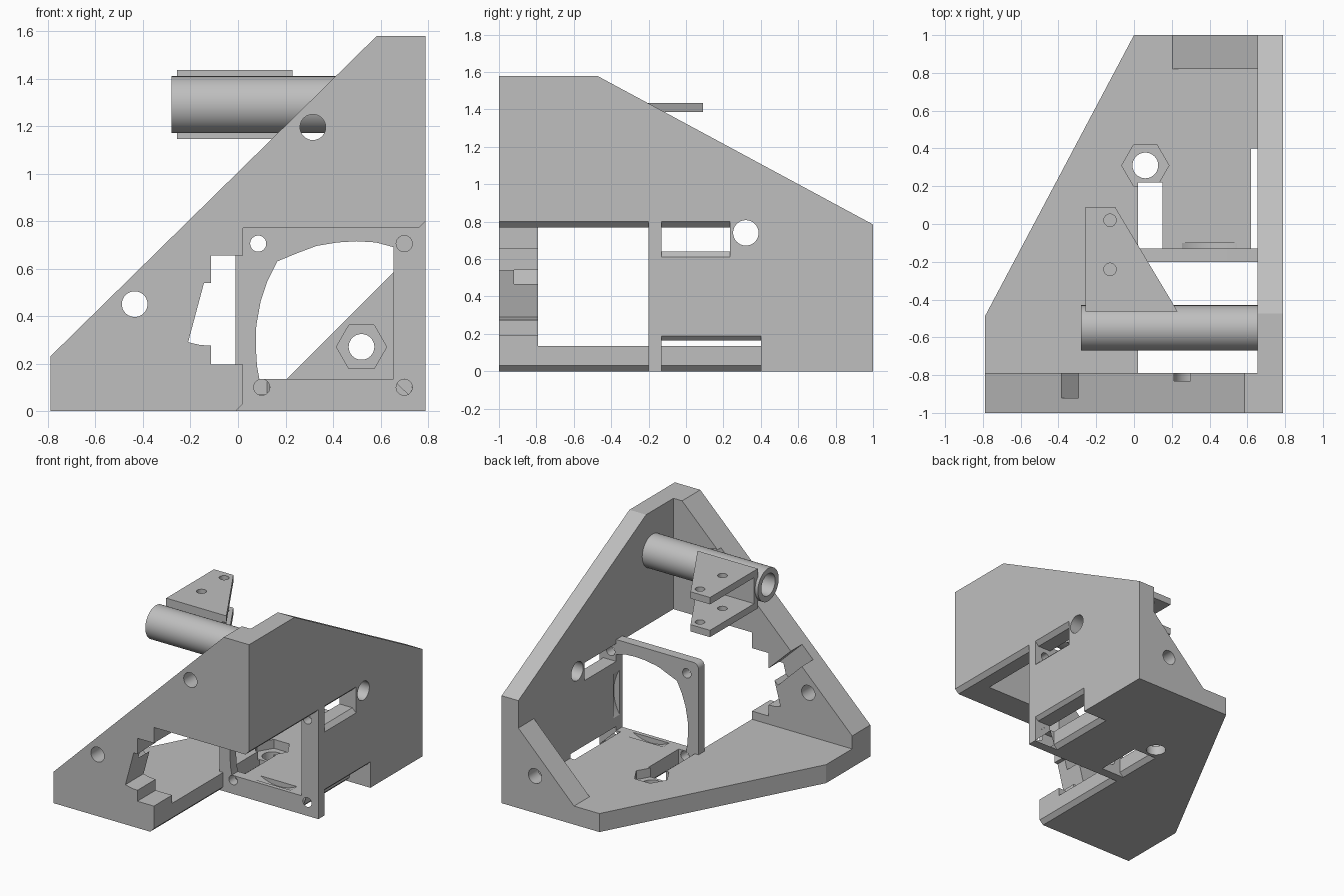
import bpy, bmesh, math
from mathutils import Vector

old = bpy.data.objects.get("Cube")
if old:
    bpy.data.objects.remove(old)

grey = bpy.data.materials.new("plain_grey")
grey.use_nodes = True
colour = (0.52, 0.52, 0.52, 1)
grey.diffuse_color = colour
grey.node_tree.nodes["Principled BSDF"].inputs["Base Color"].default_value = colour


def prism(name, axis, pts, a, b):
    """Extrude a flat outline from a to b along one axis."""
    place = {"x": lambda p, d: (d, p[0], p[1]),
             "y": lambda p, d: (p[0], d, p[1]),
             "z": lambda p, d: (p[0], p[1], d)}[axis]
    bm = bmesh.new()
    face = bm.faces.new([bm.verts.new(place(p, a)) for p in pts])
    ext = bmesh.ops.extrude_face_region(bm, geom=[face])
    moved = [v for v in ext["geom"] if isinstance(v, bmesh.types.BMVert)]
    bmesh.ops.translate(bm, verts=moved, vec=Vector(place((0, 0), b - a)))
    bmesh.ops.recalc_face_normals(bm, faces=bm.faces)
    mesh = bpy.data.meshes.new(name)
    bm.to_mesh(mesh)
    bm.free()
    mesh.materials.append(grey)
    ob = bpy.data.objects.new(name, mesh)
    bpy.context.collection.objects.link(ob)
    return ob


def ring(c, r, n=48, turn=0):
    return [(c[0] + r * math.cos(math.tau * i / n + turn),
             c[1] + r * math.sin(math.tau * i / n + turn)) for i in range(n)]


def rect(a, b, c, d):
    return [(a, c), (b, c), (b, d), (a, d)]


def combine(base, other, operation):
    mod = base.modifiers.new("combine", "BOOLEAN")
    mod.operation, mod.solver, mod.object = operation, "EXACT", other
    bpy.context.view_layer.objects.active = base
    bpy.ops.object.modifier_apply(modifier=mod.name)
    bpy.data.objects.remove(other)


def cut(base, axis, pts, a, b):
    combine(base, prism("cutter", axis, pts, a, b), "DIFFERENCE")


def finish(ob):
    bpy.ops.object.select_all(action="DESELECT")
    ob.select_set(True)
    bpy.context.view_layer.objects.active = ob
    bpy.ops.object.shade_smooth_by_angle(angle=math.radians(25))


# Frame: floor, side wall, front wall and rear corner gusset
frame = prism("frame", "z", [(-.79, -1), (.79, -1), (.79, 1), (0, 1), (-.79, -.49)], 0, .135)
parts = [
    ("side_wall", "x", [(-1, 0), (1, 0), (1, .785), (-.475, 1.58), (-1, 1.58)], .655, .79),
    ("front_wall", "y", [(-.79, 0), (.79, 0), (.79, 1.58), (.585, 1.58), (-.79, .23)], -1, -.79),
    ("rear_gusset", "y", [(.15, .08), (.72, .08), (.72, .65)], .82, 1),
]
for part in parts:
    combine(frame, prism(*part), "UNION")

# Flared openings: front corner, low side slot, side window, floor slot
cut(frame, "y", [(.02, .03), (.02, .77), (.76, .77), (.83, .84), (.83, -.04), (-.05, -.04)], -1.1, -.2)
cut(frame, "y", [(.62, .03), (.62, .165), (.765, .165), (.83, .23), (.83, -.04), (.55, -.04)], -.13, .4)
cut(frame, "y", [(.6, .64), (.6, .77), (.76, .77), (.83, .84), (.83, .57), (.76, .64)], -.13, .235)
cut(frame, "y", [(.02, .03), (.02, .2), (.15, .2), (.15, .03), (.22, -.04), (-.05, -.04)], -.13, .22)

# Fan mounting plate with rounded corner
plate = [(-.01, 0), (.79, 0), (.79, .8)]
plate += [(.03 + .04 * math.cos(t), .76 + .04 * math.sin(t))
          for t in (math.pi / 2 + i * math.pi / 12 for i in range(7))]
combine(frame, prism("fan_plate", "y", plate, -.2, -.13), "UNION")
cut(frame, "y", [(.09, .135), (.655, .135), (.655, .69), (.58, .71), (.5, .715), (.42, .71),
                 (.33, .695), (.25, .665), (.165, .63), (.125, .55), (.095, .46),
                 (.077, .36), (.075, .27), (.08, .19)], -.25, -.1)
cut(frame, "y", ring((.4, .4), .303, 64), -.17, -.1)
for c in [(.085, .705), (.7, .705), (.7, .1), (.1, .1)]:
    cut(frame, "y", ring(c, .034, 24), -.25, -.1)

# Stepped notch and angled channel in the front wall
cut(frame, "y", [(.05, .195), (-.113, .195), (-.113, .275), (-.16, .278), (-.21, .29),
                 (-.143, .54), (-.113, .54), (-.113, .655), (.05, .655)], -1.1, -.7)
cut(frame, "y", [(-.435, .68), (-.345, .765), (-.1, .53), (-.19, .44)], -.92, -.7)

# Bolt holes with recesses for nuts
for c in [(-.435, .45), (.315, 1.195)]:
    cut(frame, "y", ring(c, .054), -1.1, -.7)
cut(frame, "y", ring((.315, 1.195), .105), -.83, -.7)
cut(frame, "y", ring((.52, .27), .054), .7, 1.1)
cut(frame, "y", ring((.52, .27), .106, 6), .7, .89)
cut(frame, "z", ring((.06, .31), .068), -.1, .3)
cut(frame, "z", ring((.06, .31), .125, 6), .07, .3)
cut(frame, "x", ring((.32, .74), .068), .5, .9)
finish(frame)

# Hollow tube standing off the side wall
tube = prism("tube", "x", ring((-.55, 1.29), .12, 64), -.28, .66)
cut(tube, "x", ring((-.55, 1.29), .08), -.4, .65)
finish(tube)

# Pair of triangular bracket plates joined by a web
outline = [(-.257, -.462), (.23, -.462), (-.1, .09), (-.257, .09)]
for name, z in [("upper_bracket", 1.385), ("lower_bracket", 1.145)]:
    bracket = prism(name, "z", outline, z, z + .05)
    for y in (.02, -.24):
        cut(bracket, "z", ring((-.127, y), .033, 24), z - .1, z + .2)
    finish(bracket)
prism("bracket_web", "y", rect(-.257, .2, 1.195, 1.385), -.462, -.42)
